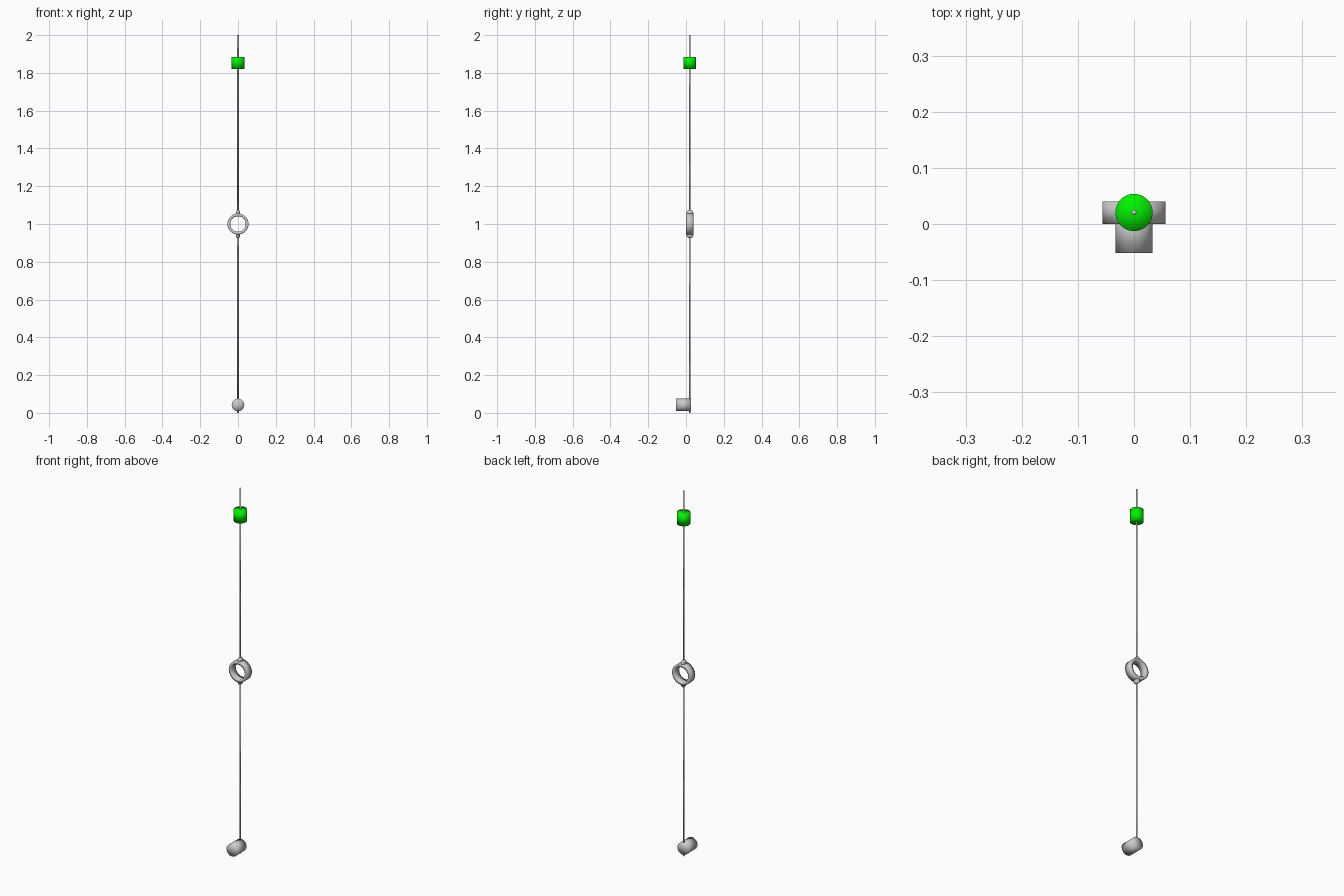
import bpy, bmesh, math
from mathutils import Matrix

if "Cube" in bpy.data.objects:
    bpy.data.objects.remove(bpy.data.objects["Cube"])

Y = 0.0203  # rod axis


def lathe(name, profile, centre, axis='Z', segs=48, closed=False):
    """Spin (radius, height) points round an axis, smooth shaded all over."""
    bm = bmesh.new()
    vs = [bm.verts.new((r, 0, h)) for r, h in profile]
    for a, b in zip(vs, vs[1:] + (vs[:1] if closed else [])):
        bm.edges.new((a, b))
    bmesh.ops.spin(bm, geom=bm.verts[:] + bm.edges[:], cent=(0, 0, 0),
                   axis=(0, 0, 1), angle=2 * math.pi, steps=segs)
    bmesh.ops.remove_doubles(bm, verts=bm.verts[:], dist=1e-6)
    bmesh.ops.recalc_face_normals(bm, faces=bm.faces[:])
    if axis == 'Y':
        bm.transform(Matrix.Rotation(math.pi / 2, 4, 'X'))
    for f in bm.faces:
        f.smooth = True
    me = bpy.data.meshes.new(name)
    bm.to_mesh(me)
    bm.free()
    ob = bpy.data.objects.new(name, me)
    ob.location = centre
    bpy.context.collection.objects.link(ob)
    return ob


def cylinder(name, r, h, centre, axis='Z', segs=48):
    k = h / 2
    return lathe(name, [(0, -k), (r, -k), (r, k), (0, k)], centre, axis, segs)


# Rod, in two halves that stop at the ring
for name, z in (("lower_rod", 0.475), ("upper_rod", 1.525)):
    cylinder(name, 0.0045, 0.95, (0, Y, z), segs=24)

# Central ring with a flat band section
lathe("centre_ring", [(0.041, -0.02), (0.0562, -0.02), (0.0562, 0.02), (0.041, 0.02)],
      (0, Y - 0.0003, 1.0), 'Y', 64, closed=True)

# Rounded collars joining the ring to the rod, wide from front to back
for name, s in (("upper_collar", 1), ("lower_collar", -1)):
    collar = lathe(name, [(0, s * 0.049), (0.012, s * 0.049), (0.0115, s * 0.060),
                          (0.009, s * 0.069), (0.005, s * 0.074), (0, s * 0.075)],
                   (0, Y, 1.0), segs=24)
    collar.data.transform(Matrix.Diagonal((1, 1.6, 1, 1)))

# Green grip near the top
grip = cylinder("green_grip", 0.0332, 0.063, (0, Y + 0.0003, 1.853))
mat = bpy.data.materials.new("green")
mat.diffuse_color = (0.0, 0.9, 0.0, 1)
mat.use_nodes = True
mat.node_tree.nodes["Principled BSDF"].inputs["Base Color"].default_value = mat.diffuse_color
grip.data.materials.append(mat)

# Horizontal foot weight, its back end covering the rod
cylinder("foot_weight", 0.0332, 0.079, (0, -0.0125, 0.042), 'Y')
